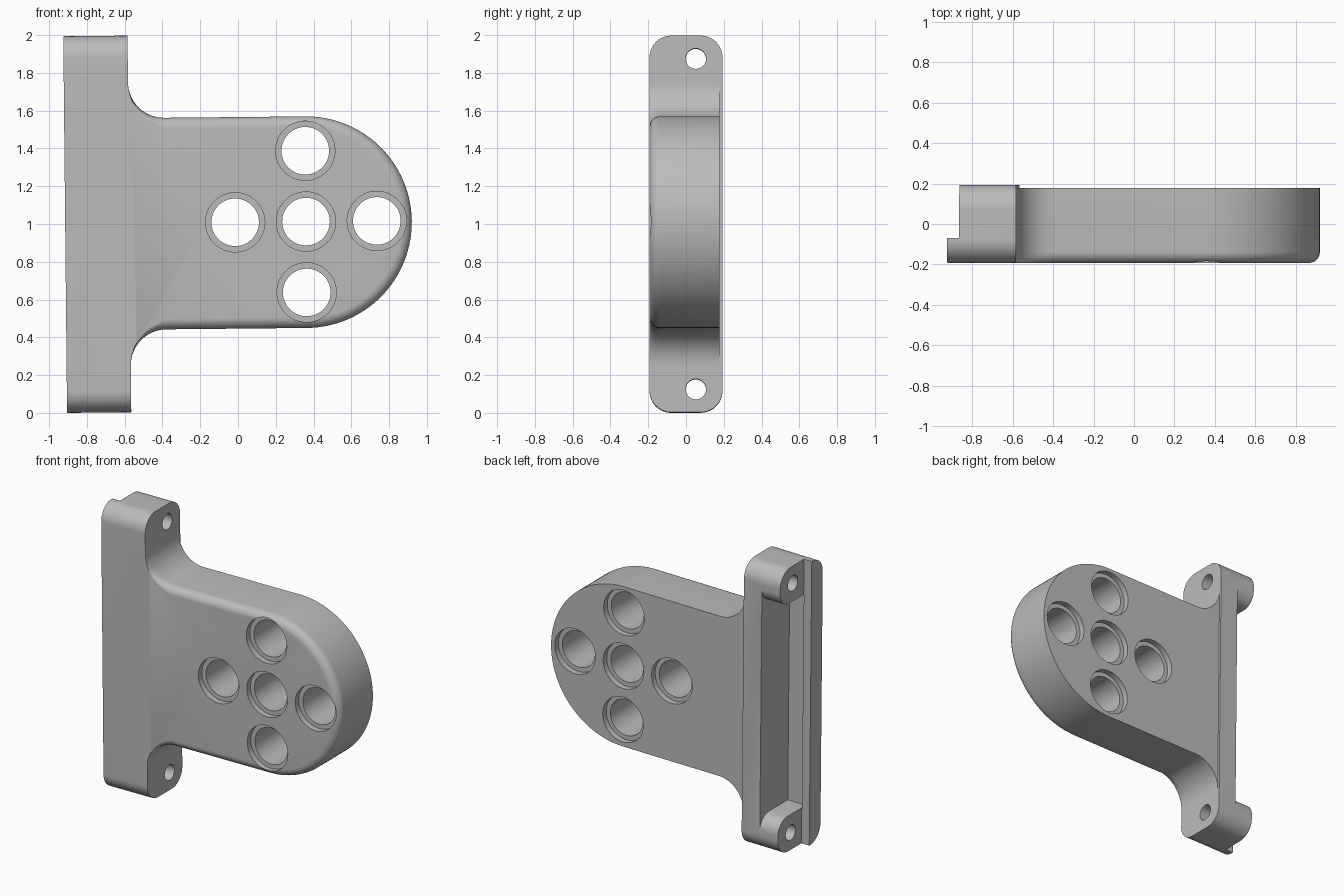
import bpy, bmesh
from math import sin, cos, pi, radians
from mathutils import Matrix, Vector

cube = bpy.data.objects.get("Cube")
if cube:
    bpy.data.objects.remove(cube, do_unlink=True)

MID = 1.008                    # height of the symmetry plane
HALF_D = 0.193                 # half depth of the bar
HALF_L = 0.997                 # half length of the bar
X_OUT, X_STEP, X_WALL, X_IN = -0.915, -0.855, -0.715, -0.575
PLATE_BACK = 0.178
ROUND = 0.56                   # plate half height and end radius
HOLE_X, PITCH = 0.36, 0.375

grey = bpy.data.materials.new("satin grey")
grey.use_nodes = True
colour = (0.5, 0.5, 0.5, 1)
grey.diffuse_color = colour
grey.node_tree.nodes["Principled BSDF"].inputs["Base Color"].default_value = colour


def loft(name, rings):
    """Closed solid through equal-sized rings of points, capped at both ends."""
    bm = bmesh.new()
    loops = [[bm.verts.new(p) for p in ring] for ring in rings]
    n = len(loops[0])
    for a, b in zip(loops, loops[1:]):
        for i in range(n):
            j = (i + 1) % n
            bm.faces.new((a[i], a[j], b[j], b[i]))
    bm.faces.new(loops[0])
    bm.faces.new(loops[-1])
    bmesh.ops.recalc_face_normals(bm, faces=bm.faces)
    mesh = bpy.data.meshes.new(name)
    bm.to_mesh(mesh)
    bm.free()
    mesh.materials.append(grey)
    obj = bpy.data.objects.new(name, mesh)
    bpy.context.collection.objects.link(obj)
    return obj


def prism_x(name, yz, x0, x1):
    return loft(name, [[(x, y, MID + z) for y, z in yz] for x in (x0, x1)])


def arc(cx, cy, r, start, end, steps=14):
    angles = [radians(start + (end - start) * i / steps) for i in range(steps + 1)]
    return [(cx + r * cos(a), cy + r * sin(a)) for a in angles]


def mirrored(upper):
    return upper + [(y, -z) for y, z in reversed(upper)]


def combine(target, other, operation):
    mod = target.modifiers.new(operation, 'BOOLEAN')
    mod.object, mod.operation, mod.solver = other, operation, 'EXACT'
    bpy.context.view_layer.objects.active = target
    bpy.ops.object.modifier_apply(modifier=mod.name)
    bpy.data.objects.remove(other, do_unlink=True)


# Mounting bar with rounded ends
r = 0.115
cy, cz = HALF_D - r, HALF_L - r
bar_section = mirrored(arc(-cy, cz, r, 180, 90) + arc(cy, cz, r, 90, 0))
bracket = prism_x("mounting_bracket", bar_section, X_OUT, X_IN)

# Plate outline: point, outward normal, edge-rounding weight
fillet, steps = 0.19, 16
outline = [((X_IN - 0.05, ROUND + fillet), (0, 1), 0)]
for i in range(steps + 1):
    t = i / steps
    a = pi + t * pi / 2
    c, s = cos(a), sin(a)
    outline.append(((X_IN + fillet * (1 + c), ROUND + fillet * (1 + s)), (-c, -s), t * t))
for i in range(33):
    a = pi / 2 * (1 - i / 32)
    c, s = cos(a), sin(a)
    outline.append(((HOLE_X + ROUND * c, ROUND * s), (c, s), 1))
outline += [((x, -z), (nx, -nz), w) for (x, z), (nx, nz), w in reversed(outline[:-1])]


def plate_ring(y, inset):
    return [(x - nx * w * inset, y, MID + z - nz * w * inset)
            for (x, z), (nx, nz), w in outline]


# Plate with its front edge rounded
edge = 0.055
rings = [plate_ring(PLATE_BACK, 0)]
for k in range(9):
    a = k / 8 * pi / 2
    rings.append(plate_ring(-HALF_D + edge * (1 - sin(a)), edge * (1 - cos(a))))
combine(bracket, loft("plate", rings), 'UNION')

# Step along the outer back edge of the bar
step = [(-0.07, -1.2), (0.4, -1.2), (0.4, 1.2), (-0.07, 1.2)]
combine(bracket, prism_x("step_cutter", step, -1.2, X_STEP), 'DIFFERENCE')

# Back channel between the two rounded end blocks
h, flare = 0.748, 0.1
channel = mirrored([(-0.115, h)]
                   + arc(HALF_D - flare, h + flare, flare, -90, 0, 10)
                   + [(0.4, h + flare)])
combine(bracket, prism_x("channel_cutter", channel, X_STEP - 0.001, X_WALL), 'DIFFERENCE')

# Screw holes through the end blocks
for side in (-1, 1):
    circle = arc(0.052, side * 0.875, 0.054, 0, 360, 32)[:-1]
    combine(bracket, prism_x("screw_cutter", circle, -1.2, -0.4), 'DIFFERENCE')

# Five plate holes, counterbored on both faces
BORE, RIM, DEPTH = 0.126, 0.157, 0.04
sections = [(-0.4, RIM), (-HALF_D + DEPTH, RIM), (-HALF_D + DEPTH, BORE),
            (PLATE_BACK - DEPTH, BORE), (PLATE_BACK - DEPTH, RIM), (0.4, RIM)]
for dx, dz in ((0, 0), (1, 0), (-1, 0), (0, 1), (0, -1)):
    cx, cz = HOLE_X + dx * PITCH, MID + 0.003 + dz * PITCH
    rings = [[(x, y, z) for x, z in arc(cx, cz, rad, 0, 360, 48)[:-1]]
             for y, rad in sections]
    combine(bracket, loft("hole_cutter", rings), 'DIFFERENCE')

# Slight lean of the whole part, then rest it on the ground
pivot = Matrix.Translation((0, 0, MID))
bracket.data.transform(pivot @ Matrix.Rotation(-0.01, 4, 'Y') @ pivot.inverted())
low = min(v.co.z for v in bracket.data.vertices)
bracket.data.transform(Matrix.Translation((0, 0, -low)))

bpy.ops.object.select_all(action='DESELECT')
bracket.select_set(True)
bpy.context.view_layer.objects.active = bracket
bpy.ops.object.shade_smooth_by_angle(angle=radians(30))
